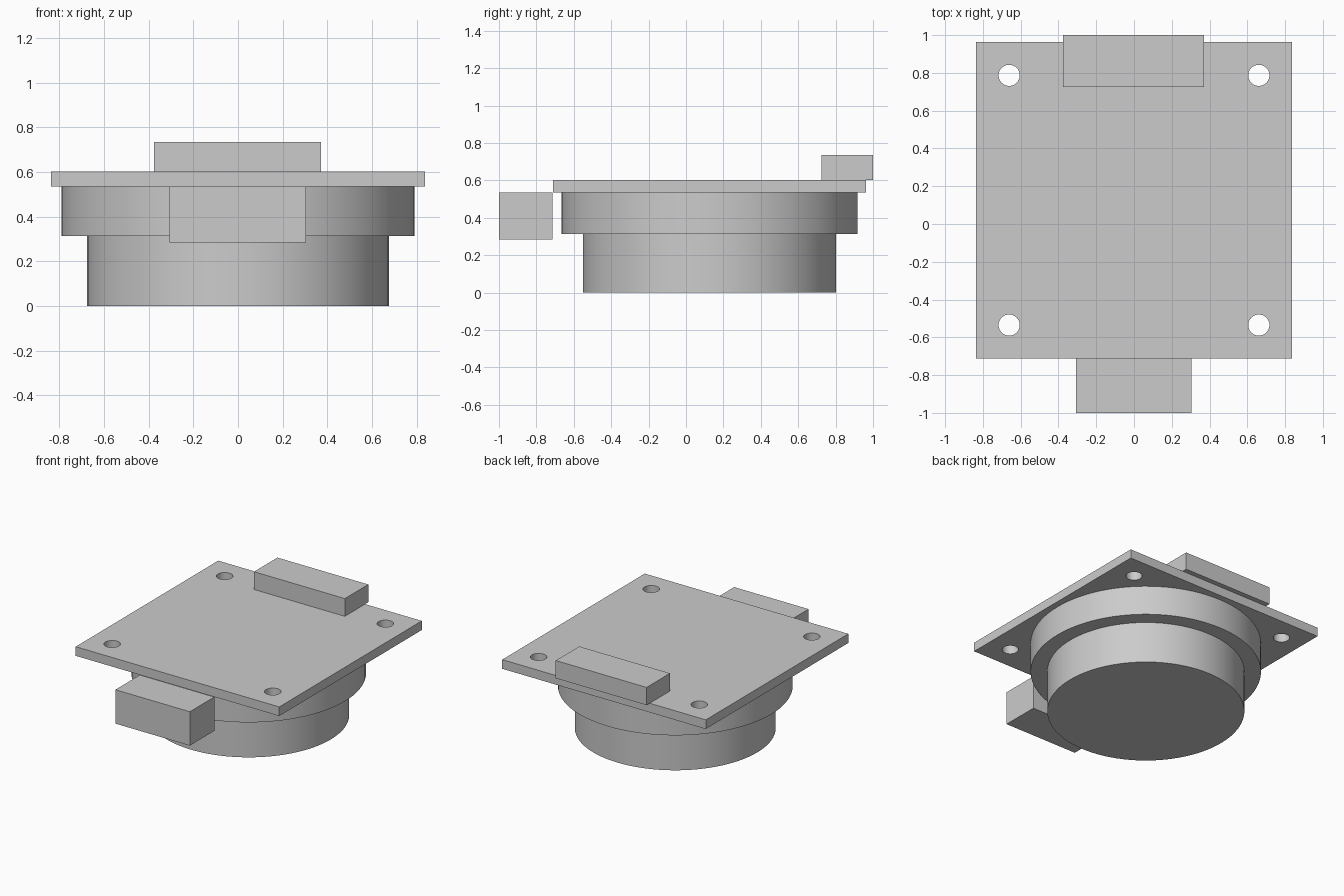
import bpy
import math

default_cube = bpy.data.objects.get("Cube")
if default_cube:
    bpy.data.objects.remove(default_cube, do_unlink=True)

# Single plain grey material
GREY = (0.6, 0.6, 0.6, 1.0)
grey = bpy.data.materials.new("light_grey")
grey.use_nodes = True
grey.diffuse_color = GREY
grey.node_tree.nodes["Principled BSDF"].inputs["Base Color"].default_value = GREY

CENTRE_Y = 0.126      # board and discs share this axis
BOARD_BOTTOM, BOARD_TOP = 0.535, 0.603
STEP_Z = 0.313


def box(name, low, high):
    """Axis-aligned box between two corners."""
    centre = [(a + b) / 2 for a, b in zip(low, high)]
    bpy.ops.mesh.primitive_cube_add(size=1, location=centre)
    obj = bpy.context.object
    obj.name = name
    obj.scale = [b - a for a, b in zip(low, high)]
    bpy.ops.object.transform_apply(location=False, rotation=False, scale=True)
    obj.data.materials.append(grey)
    return obj


def disc(name, radius, x, y, bottom, top, sides=96):
    """Upright cylinder between two heights."""
    bpy.ops.mesh.primitive_cylinder_add(
        vertices=sides, radius=radius, depth=top - bottom,
        location=(x, y, (bottom + top) / 2))
    obj = bpy.context.object
    obj.name = name
    obj.data.materials.append(grey)
    bpy.ops.object.shade_smooth_by_angle(angle=math.radians(30))
    return obj


# Circuit board with four mounting holes
board = box("board", (-0.837, CENTRE_Y - 0.837, BOARD_BOTTOM),
            (0.837, CENTRE_Y + 0.837, BOARD_TOP))
for side_x in (-1, 1):
    for side_y in (-1, 1):
        cutter = disc("hole_cutter", 0.056, side_x * 0.661,
                      CENTRE_Y + side_y * 0.661,
                      BOARD_BOTTOM - 0.1, BOARD_TOP + 0.1, sides=32)
        cutter.hide_render = True
        hole = board.modifiers.new("mounting_hole", 'BOOLEAN')
        hole.operation = 'DIFFERENCE'
        hole.solver = 'EXACT'
        hole.object = cutter
        bpy.context.view_layer.objects.active = board
        bpy.ops.object.modifier_apply(modifier=hole.name)
        bpy.data.objects.remove(cutter, do_unlink=True)

bpy.ops.object.select_all(action='DESELECT')
board.select_set(True)
bpy.context.view_layer.objects.active = board
bpy.ops.object.shade_smooth_by_angle(angle=math.radians(30))

# Stepped round body under the board
disc("upper_body", 0.791, 0, CENTRE_Y, STEP_Z, BOARD_BOTTOM)
disc("lower_body", 0.677, 0, CENTRE_Y, 0, STEP_Z)

# Connector blocks on the front edge and the back edge
box("front_connector", (-0.308, -1.0, 0.283), (0.304, -0.713, BOARD_BOTTOM))
box("back_connector", (-0.376, 0.725, BOARD_TOP), (0.371, 1.0, 0.735))
